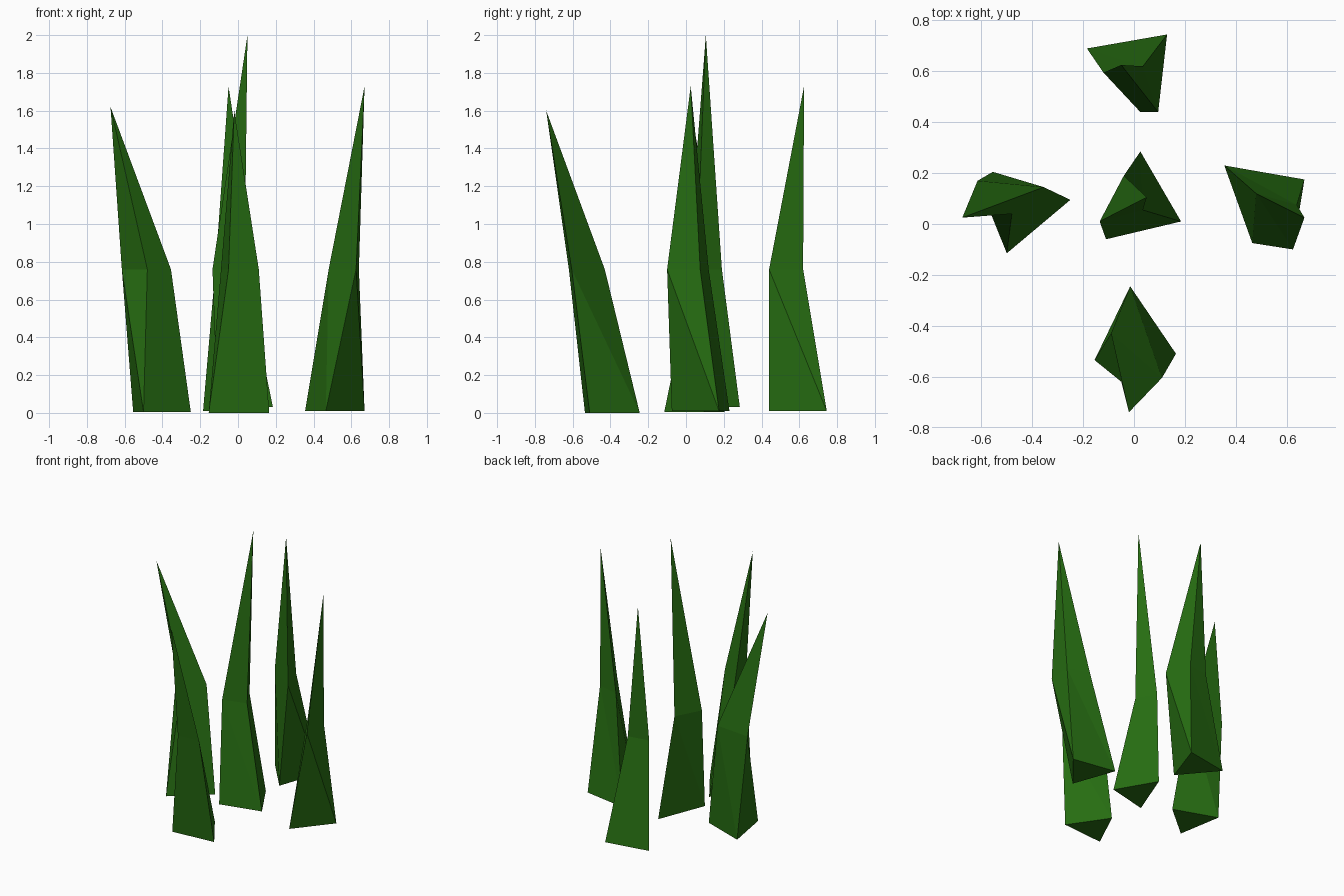
import bpy
import bmesh

cube = bpy.data.objects.get("Cube")
if cube:
    bpy.data.objects.remove(cube, do_unlink=True)

green = bpy.data.materials.new("grass_green")
green.use_nodes = True
colour = (0.02, 0.155, 0.006, 1)
green.diffuse_color = colour
shader = next(n for n in green.node_tree.nodes if n.type == "BSDF_PRINCIPLED")
shader.inputs["Base Color"].default_value = colour
shader.inputs["Roughness"].default_value = 0.9

BEND = 0.76  # height where every blade bends towards its tip


def make_blade(name, foot_z, foot, bend, tip):
    """Three-sided twisted stem that closes in a sharp, leaning point."""
    bm = bmesh.new()
    low = [bm.verts.new((x, y, foot_z)) for x, y in foot]
    mid = [bm.verts.new((x, y, BEND)) for x, y in bend]
    top = bm.verts.new(tip)
    bm.faces.new(low)
    for i in range(3):
        j = (i + 1) % 3
        # each twisted side is split along one diagonal
        bm.faces.new((low[i], mid[j], low[j]))
        bm.faces.new((low[i], mid[i], mid[j]))
        bm.faces.new((mid[i], top, mid[j]))
    bmesh.ops.recalc_face_normals(bm, faces=bm.faces)
    mesh = bpy.data.meshes.new(name)
    bm.to_mesh(mesh)
    bm.free()
    mesh.materials.append(green)
    obj = bpy.data.objects.new(name, mesh)
    bpy.context.collection.objects.link(obj)
    return obj


# Tall blade in the middle
make_blade("centre_blade", 0.03,
           [(0.025, 0.285), (0.185, 0.01), (-0.11, -0.06)],
           [(-0.04, 0.19), (0.035, 0.055), (-0.135, 0.01)],
           (0.05, 0.105, 2.0))

# Four outer blades leaning away from the middle
make_blade("right_blade", 0.005,
           [(-0.555, 0.205), (-0.25, 0.095), (-0.5, -0.115)],
           [(-0.615, 0.17), (-0.355, 0.145), (-0.48, 0.04)],
           (-0.675, 0.025, 1.62))
make_blade("left_blade", 0.01,
           [(0.355, 0.23), (0.67, 0.175), (0.465, -0.075)],
           [(0.48, 0.12), (0.64, 0.075), (0.625, -0.1)],
           (0.67, 0.025, 1.73))
make_blade("front_blade", 0.0,
           [(-0.015, -0.245), (0.165, -0.51), (-0.155, -0.535)],
           [(-0.09, -0.43), (0.11, -0.605), (-0.05, -0.62)],
           (-0.02, -0.74, 1.6))
make_blade("back_blade", 0.01,
           [(-0.185, 0.69), (0.13, 0.745), (0.025, 0.44)],
           [(-0.12, 0.595), (0.035, 0.62), (0.095, 0.44)],
           (-0.05, 0.625, 1.73))
